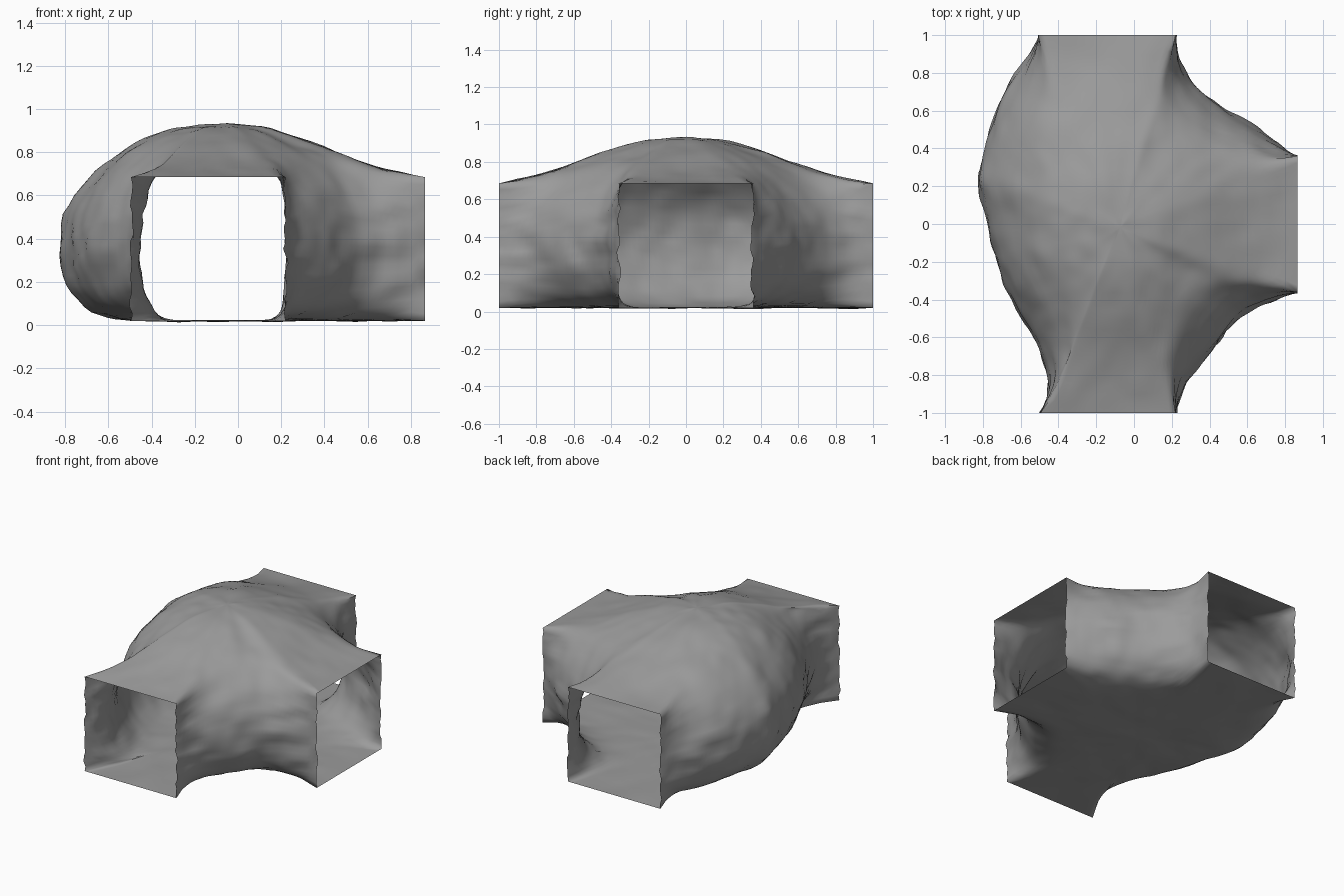
import bpy, bmesh, math
from mathutils import Vector, noise

if "Cube" in bpy.data.objects:
    bpy.data.objects.remove(bpy.data.objects["Cube"])

# Plan outlines of the three rock walls, running counter-clockwise between tunnel mouths
WALLS = [
    [(.22, -1), (.235, -.92), (.32, -.78), (.45, -.67), (.5, -.58), (.59, -.45), (.75, -.415), (.865, -.36)],
    [(.865, .36), (.78, .41), (.68, .5), (.55, .58), (.4, .68), (.28, .79), (.225, .9), (.22, 1)],
    [(-.5, 1), (-.55, .9), (-.65, .79), (-.73, .66), (-.78, .5), (-.82, .37), (-.868, .25), (-.82, .1),
     (-.79, -.05), (-.73, -.25), (-.67, -.4), (-.56, -.58), (-.475, -.75), (-.445, -.88), (-.45, -.95), (-.495, -1)],
]
C = Vector((-.08, -.02))
FLOOR, MOUTH, TOP, MID = .02, .685, .935, .38
N_FLOOR, N_WALL, N_ROOF = 12, 20, 20
PHI = math.radians(48)


def resample(pts, step):
    """Even points along a polyline: (point, distance to nearest end, tangent)."""
    pts = [Vector(p) for p in pts]
    lens = [(b - a).length for a, b in zip(pts, pts[1:])]
    total = sum(lens)
    n = round(total / step)
    out = []
    for i in range(n + 1):
        d = t = total * i / n
        k = 0
        while k < len(lens) - 1 and t > lens[k]:
            t -= lens[k]
            k += 1
        tan = (pts[min(k + 2, len(pts) - 1)] - pts[max(k - 1, 0)]).normalized()
        out.append((pts[k].lerp(pts[k + 1], min(1, t / lens[k])), min(d, total - d), tan))
    return out


def profile(R):
    """(radius, height) pairs: straight mouth section and rounded cave section."""
    straight, cave = [], []
    low = N_WALL // 2
    for i in range(N_WALL + 1):
        straight.append((R, FLOOR + (MOUTH - FLOOR) * i / N_WALL))
        if i <= low:
            a = math.pi / 2 * (1 - i / low)
            cave.append((R - .22 * (1 - math.cos(a)), MID - (MID - FLOOR) * math.sin(a)))
        else:
            a = PHI * (i - low) / (N_WALL - low)
            cave.append((R * math.cos(a), MID + (TOP - MID) * math.sin(a)))
    for j in range(1, N_ROOF):
        s = 1 - j / N_ROOF
        straight.append((R * s, MOUTH + (TOP - MOUTH) * (.5 + .5 * math.cos(math.pi * s ** 1.15))))
        c = math.cos(PHI) * s
        cave.append((R * c, MID + (TOP - MID) * math.sqrt(1 - c * c)))
    return straight, cave


# Columns around the plan: (point, roundness, tangent or None inside a mouth, next span open)
columns = []
for k, wall in enumerate(WALLS):
    pts = resample(wall, .03)
    for i, (p, d, tan) in enumerate(pts):
        columns.append((p, min(1, d / .6) ** .7, tan, i == len(pts) - 1))
    end, nxt = pts[-1][0], Vector(WALLS[(k + 1) % 3][0])
    for i in range(1, 20):
        columns.append((end.lerp(nxt, i / 20), 0, None, True))

# Vertices: floor spokes, wall, then roof spokes for every column
bm = bmesh.new()
grid = []
for p, w, tan, is_open in columns:
    ray = p - C
    R = ray.length
    ray.normalize()
    straight, cave = profile(R)
    ring = [(a[0] * (1 - w) + b[0] * w, a[1] * (1 - w) + b[1] * w) for a, b in zip(straight, cave)]
    ring = [(ring[0][0] * i / N_FLOOR, FLOOR) for i in range(1, N_FLOOR)] + ring
    inward = Vector((-tan.y, tan.x)) if tan else Vector((0, 0))
    squeeze = .11 * min(1, w * 1.6) * abs(ray.dot(tan)) if tan else 0
    verts = []
    for i, (r, z) in enumerate(ring):
        row = i - (N_FLOOR - 1)
        if not tan and 0 < row < N_WALL:
            verts.append(None)
            continue
        # round the tunnel corners by leaning the wall inward at floor and roof
        t = row / N_WALL
        if row < 0:
            lean = max(0, 1 + row / 6) ** 2
        elif row <= N_WALL:
            lean = abs(2 * t - 1) ** 3
        else:
            lean = max(0, 1 - (row - N_WALL) / 8) ** 2
        q = C + ray * r + inward * squeeze * lean
        verts.append(bm.verts.new((q.x, q.y, z)))
    grid.append(verts)

# Skin floor, walls and roof, leaving the mouths open
floor_c = bm.verts.new((C.x, C.y, FLOOR))
roof_c = bm.verts.new((C.x, C.y, TOP))
w0, w1 = N_FLOOR - 1, N_FLOOR - 1 + N_WALL
for i, a in enumerate(grid):
    b = grid[(i + 1) % len(grid)]
    bm.faces.new((floor_c, b[0], a[0]))
    bm.faces.new((a[-1], b[-1], roof_c))
    for j in range(len(a) - 1):
        if not (columns[i][3] and w0 <= j < w1):
            bm.faces.new((a[j], b[j], b[j + 1], a[j + 1]))

# Relax everything except the mouth rims
inner = [v for v in bm.verts if not v.is_boundary]
for _ in range(28):
    bmesh.ops.smooth_vert(bm, verts=inner, factor=.5, use_axis_x=True, use_axis_y=True, use_axis_z=True)

# Rock relief: strata on walls, gentle lumps on the roof, almost level floor
bm.normal_update()
for v in bm.verts:
    q = v.co.copy()
    strata = noise.noise(Vector((q.x * 4, q.y * 4, q.z * 15))) + .5 * noise.noise(q * 11)
    lumps = noise.noise(q * 5 + Vector((7, 3, 1))) + .5 * noise.noise(q * 10)
    if v.is_boundary:
        if FLOOR + .01 < q.z < MOUTH - .01:      # ragged jambs stay in the mouth plane
            axis = 0 if abs(q.y) > .99 else 1
            v.co[axis] += .022 * strata
        continue
    rim = min(1, (1 - abs(q.y)) / .1, (.865 - q.x) / .1)
    flat = abs(v.normal.z)
    if q.z < .1 and flat > .9:
        v.co.z += .007 * lumps * rim
    else:
        v.co += v.normal * rim * (.02 * strata * (1 - flat) + .011 * lumps * flat)

mesh = bpy.data.meshes.new("cave_junction")
bm.to_mesh(mesh)
bm.free()
cave = bpy.data.objects.new("cave_junction", mesh)
bpy.context.collection.objects.link(cave)
rock = bpy.data.materials.new("dark_rock")
rock.diffuse_color = (.33, .33, .33, 1)
rock.use_nodes = True
rock.node_tree.nodes["Principled BSDF"].inputs["Base Color"].default_value = rock.diffuse_color
mesh.materials.append(rock)
bpy.context.view_layer.objects.active = cave
cave.select_set(True)
bpy.ops.object.shade_smooth_by_angle(angle=math.radians(60))
